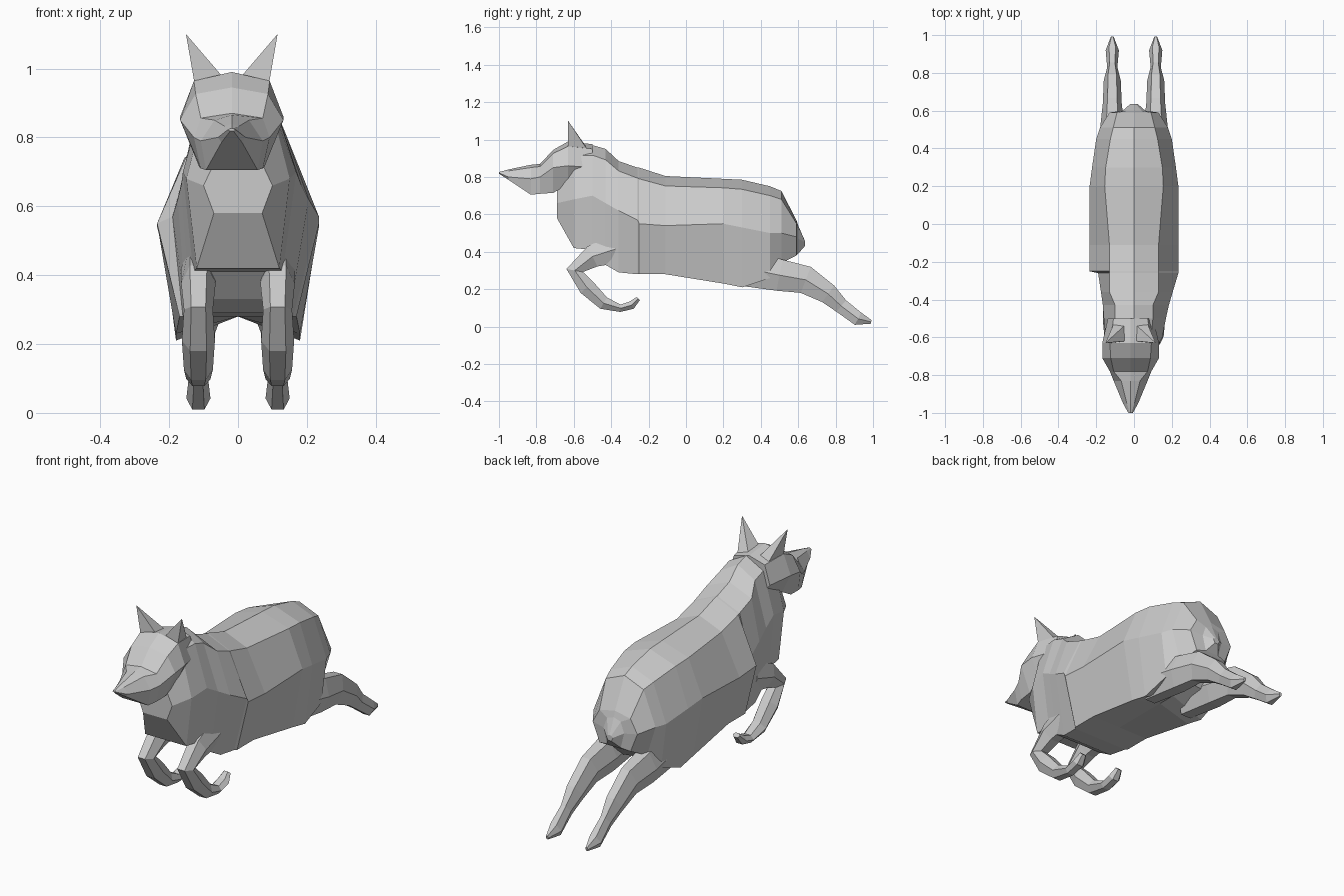
import bpy, bmesh, math
from mathutils import Vector

default_cube = bpy.data.objects.get("Cube")
if default_cube:
    bpy.data.objects.remove(default_cube, do_unlink=True)

# One plain grey for the whole animal
GREY = (0.6, 0.6, 0.6, 1.0)
grey = bpy.data.materials.new("plain_grey")
grey.use_nodes = True
grey.diffuse_color = GREY
grey.node_tree.nodes["Principled BSDF"].inputs["Base Color"].default_value = GREY

HEAD_X = -0.018


def finish(name, bm):
    """Turn a bmesh into a flat-shaded object."""
    bmesh.ops.recalc_face_normals(bm, faces=bm.faces)
    mesh = bpy.data.meshes.new(name)
    bm.to_mesh(mesh)
    bm.free()
    mesh.materials.append(grey)
    obj = bpy.data.objects.new(name, mesh)
    bpy.context.collection.objects.link(obj)
    return obj


def loft(name, rings):
    """Skin a list of equal-length point rings and cap both ends."""
    bm = bmesh.new()
    loops = [[bm.verts.new(point) for point in ring] for ring in rings]
    count = len(loops[0])
    for near, far in zip(loops, loops[1:]):
        for i in range(count):
            j = (i + 1) % count
            bm.faces.new((near[i], near[j], far[j], far[i]))
    bm.faces.new(loops[0])
    bm.faces.new(loops[-1])
    return finish(name, bm)


def section(row, centre=0.0, floor=0.0, bulge=0.0):
    """Eight-sided upright section: top, shoulders, flanks, belly."""
    y, top, top_w, side_w, side_z, low_w, low = row
    shoulder_z = top - 0.2 * (top - side_z)
    left = [(top_w, shoulder_z), (side_w + bulge, side_z), (low_w, low)]
    right = [(-top_w, shoulder_z), (-side_w, side_z), (-low_w, low)]
    outline = [(0, top)] + left + [(0, max(low, floor))] + right[::-1]
    return [(centre + x, y, z) for x, z in outline]


def shoulder_bulge(y):
    """The left shoulder tapers gently; the right one steps in."""
    return max(0.0, 0.045 * (1 + (y + 0.26) / 0.3)) if y < -0.255 else 0.0


def leg(name, path, side):
    """Six-sided limb following a path of (y, z, half width, half depth)."""
    rings = []
    for i, (y, z, width, depth) in enumerate(path):
        before, after = path[max(i - 1, 0)], path[min(i + 1, len(path) - 1)]
        along = Vector((0, after[0] - before[0], after[1] - before[1])).normalized()
        across = Vector((1, 0, 0))
        normal = along.cross(across)
        middle = Vector((side * 0.115, y, z))
        rings.append([
            middle + across * width * math.cos(k * math.pi / 3)
            + normal * depth * math.sin(k * math.pi / 3) / 0.87
            for k in range(6)
        ])
    return loft(name, rings)


# Chest, neck, trunk, rump and stub tail
# y, top, top half width, flank half width, flank z, belly half width, bottom
body_rows = [
    (-.69, .74, .07, .10, .66, .07, .58),
    (-.60, .97, .09, .15, .68, .12, .42),
    (-.50, .97, .10, .16, .70, .13, .41),
    (-.43, .95, .10, .165, .66, .14, .33),
    (-.36, .885, .13, .175, .62, .15, .29),
    (-.26, .85, .13, .19, .57, .16, .28),
    (-.25, .85, .13, .235, .55, .17, .28),
    (-.11, .805, .13, .235, .54, .17, .28),
    (.20, .79, .155, .235, .55, .18, .23),
    (.30, .785, .15, .222, .53, .18, .21),
    (.45, .75, .125, .20, .50, .17, .26),
    (.51, .725, .11, .18, .50, .13, .34),
    (.59, .57, .09, .13, .48, .09, .38),
    (.60, .54, .04, .06, .47, .04, .39),
    (.635, .46, .01, .02, .45, .01, .43),
]
loft("body", [section(r, floor=.28, bulge=shoulder_bulge(r[0])) for r in body_rows])

# Wedge-shaped head with a pointed muzzle
head_rows = [
    (-1.0, .826, .005, .012, .822, .005, .818),
    (-.95, .84, .02, .04, .80, .03, .785),
    (-.83, .865, .05, .09, .79, .075, .705),
    (-.78, .87, .09, .11, .80, .09, .71),
    (-.71, .945, .105, .15, .85, .095, .715),
    (-.63, .99, .11, .15, .86, .10, .76),
    (-.50, .975, .09, .12, .85, .08, .80),
]
loft("head", [section(r, centre=HEAD_X) for r in head_rows])

# Ears: narrow four-sided spikes leaning outward
for side, label in ((1, "left"), (-1, "right")):
    bm = bmesh.new()
    base = [
        bm.verts.new((HEAD_X + side * x, y, z))
        for x, y, z in ((.03, -.62, .98), (.107, -.63, .95), (.09, -.53, .95), (.035, -.54, .97))
    ]
    tip = bm.verts.new((HEAD_X + side * .133, -.63, 1.1))
    bm.faces.new(base)
    for a, b in zip(base, base[1:] + base[:1]):
        bm.faces.new((a, b, tip))
    finish(label + "_ear", bm)

# Legs: front pair folded under the chest, hind pair stretched back
front_path = [
    (-.36, .42, .05, .08),
    (-.50, .375, .05, .06),
    (-.595, .30, .042, .045),
    (-.53, .21, .048, .045),
    (-.44, .125, .042, .035),
    (-.35, .098, .035, .02),
    (-.29, .115, .035, .022),
    (-.255, .15, .02, .012),
]
hind_path = [
    (.28, .32, .06, .10),
    (.50, .275, .065, .085),
    (.64, .25, .05, .075),
    (.76, .175, .045, .055),
    (.83, .11, .027, .04),
    (.92, .042, .035, .037),
    (.99, .025, .008, .01),
]
for side, label in ((1, "left"), (-1, "right")):
    leg(label + "_front_leg", front_path, side)
    leg(label + "_hind_leg", hind_path, side)
